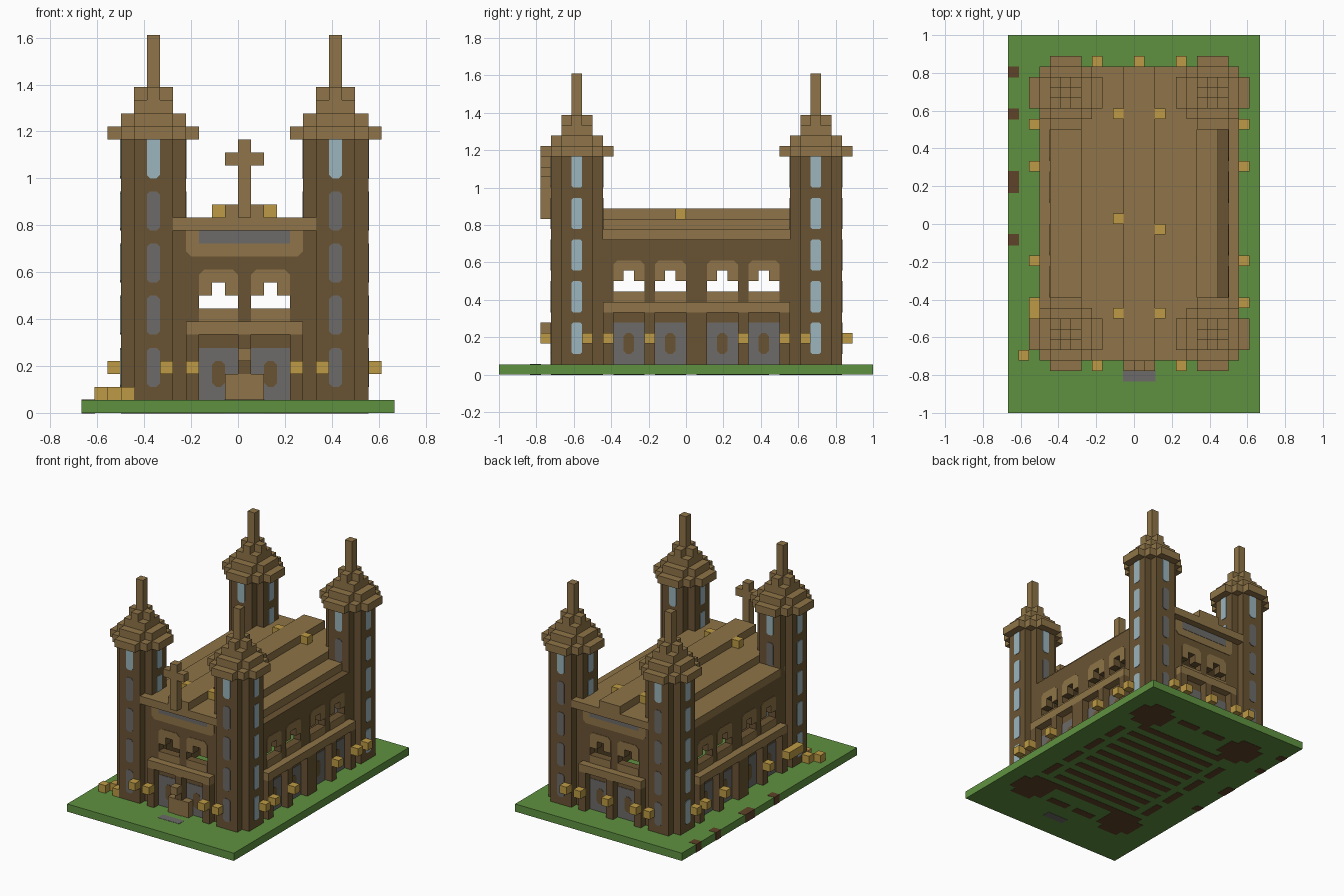
import bpy, bmesh
from mathutils import Vector

if "Cube" in bpy.data.objects:
    bpy.data.objects.remove(bpy.data.objects["Cube"])

U = 1 / 18            # edge of one block
NX, NY = 24, 36       # ground size in blocks


def material(name, code):
    lin = []
    for n in (0, 2, 4):
        c = int(code[n:n + 2], 16) / 255
        lin.append(c / 12.92 if c < 0.04045 else ((c + 0.055) / 1.055) ** 2.4)
    col = (*lin, 1)
    m = bpy.data.materials.new(name)
    m.diffuse_color = col
    m.use_nodes = True
    node = m.node_tree.nodes["Principled BSDF"]
    node.inputs["Base Color"].default_value = col
    node.inputs["Roughness"].default_value = 0.9
    return m


GRASS = material("grass green", "5f9140")
WALL = material("dark brown wood", "6a5433")
TRIM = material("light brown wood", "8f7448")
GOLD = material("lantern gold", "bd9a45")
GREY = material("stone grey", "6c6b68")
GLASS = material("pale blue glass", "9bb5bd")
SOIL = material("soil brown", "5e4229")


def to_world(p):
    return Vector(((p[0] - NX / 2) * U, (p[1] - NY / 2) * U, p[2] * U))


def finish(name, mat, bm):
    bmesh.ops.recalc_face_normals(bm, faces=bm.faces[:])
    for v in bm.verts:
        v.co = to_world(v.co)
    me = bpy.data.meshes.new(name)
    bm.to_mesh(me)
    bm.free()
    me.materials.append(mat)
    ob = bpy.data.objects.new(name, me)
    bpy.context.collection.objects.link(ob)


def add_prism(bm, pts, push):
    """Extrude a flat outline along a vector."""
    f = bm.faces.new([bm.verts.new(p) for p in pts])
    ext = bmesh.ops.extrude_face_region(bm, geom=[f], use_keep_orig=True)
    vs = [g for g in ext["geom"] if isinstance(g, bmesh.types.BMVert)]
    bmesh.ops.translate(bm, verts=vs, vec=push)


def blocks(name, mat, boxes, grow=0):
    """Boxes given by first and last block along x, y, z."""
    bm = bmesh.new()
    for i0, i1, j0, j1, k0, k1 in boxes:
        a, b = i0 - grow, i1 + 1 + grow
        c, d = j0 - grow, j1 + 1 + grow
        add_prism(bm, [(a, c, k0 - grow), (b, c, k0 - grow), (b, d, k0 - grow), (a, d, k0 - grow)],
                  (0, 0, k1 + 1 - k0 + 2 * grow))
    finish(name, mat, bm)


def cells(name, mat, spots, grow=0):
    blocks(name, mat, [(i, i, j, j, k, k) for i, j, k in spots], grow)


def plates(name, mat, items, thick=0.06):
    """Thin outlines on a wall: (axis, plane, sign, points along the wall and up)."""
    bm = bmesh.new()
    for axis, plane, sign, pts in items:
        if axis == "y":
            add_prism(bm, [(a, plane, k) for a, k in pts], (0, sign * thick, 0))
        else:
            add_prism(bm, [(plane, a, k) for a, k in pts], (sign * thick, 0, 0))
    finish(name, mat, bm)


def panel(a, w, k, h, low=0.3, top=0.3):
    """Rectangle with clipped lower and upper corners."""
    pts = [(a, k + low), (a + low, k), (a + w - low, k), (a + w, k + low),
           (a + w, k + h - top), (a + w - top, k + h), (a + top, k + h), (a, k + h - top)]
    return list(dict.fromkeys(pts))


# Ground, soil patches and path
blocks("ground", GRASS, [(0, NX - 1, 0, NY - 1, 0, 0)])
blocks("soil_patches", SOIL, [(0, 0, j0, j1, 0, 0) for j0, j1 in ((16, 16), (21, 22), (28, 28), (32, 32))], 0.03)
blocks("path", GREY, [(11, 13, 3, 3, 0, 0)], 0.03)

# Foundations showing under the ground
under = [(6, 18, j, j) for j in range(9, 28, 2)]
under += [(i, i, j, j + 2) for i in (4, 20) for j in range(11, 27, 4)]
under += [(i, i + 2, j, j) for i in (9, 13) for j in (6, 31)]
under += [(i - 2, i + 2, j - 1, j + 1) for i in (5, 19) for j in (7, 30)]
under += [(i - 1, i + 1, j - 2, j + 2) for i in (5, 19) for j in (7, 30)]
bm = bmesh.new()
for a, b, c, d in under:
    add_prism(bm, [(a, c, 0.1), (b + 1, c, 0.1), (b + 1, d + 1, 0.1), (a, d + 1, 0.1)], (0, 0, -0.13))
finish("foundation", SOIL, bm)

# Corner towers: stepped outlines stacked in layers
PLUS = [(1.5, .5), (.5, .5), (.5, 1.5)]
SQUARE = [(1.5, 1.5)]
ROUND = [(2.5, 1.5), (1.5, 1.5), (1.5, 2.5)]
EAVE = [(3.5, 1.5), (2.5, 1.5), (2.5, 2.5), (1.5, 2.5), (1.5, 3.5)]
SPIRE = [(.5, .5)]


def layer(bm, cx, cy, quarter, k, h):
    pts, q = [], quarter
    for _ in range(4):
        pts += q
        q = [(-b, a) for a, b in q]
    add_prism(bm, [(cx + .5 + a, cy + .5 + b, k) for a, b in pts], (0, 0, h))


for cx, side in ((5, "right"), (19, "left")):
    for cy, end in ((7, "front"), (30, "back")):
        tag = end + "_" + side
        bm = bmesh.new()
        layer(bm, cx, cy, ROUND, 1, 20)
        finish(tag + "_tower", WALL, bm)
        bm = bmesh.new()
        for outline, k, h in ((EAVE, 21, 1), (ROUND, 22, 1), (SQUARE, 23, 1), (PLUS, 24, 1), (SPIRE, 25, 4)):
            layer(bm, cx, cy, outline, k, h)
        finish(tag + "_tower_roof", TRIM, bm)
        glass, stone = [], []
        for k in range(2, 19, 4):
            shape = panel(cx, 1, k, 3, 0.25, 0 if k == 18 else 0.25)
            for plane, s in ((cy - 2, -1), (cy + 3, 1)):
                (glass if k == 18 else stone).append(("y", plane, s, shape))
            shape = panel(cy, 1, k, 3, 0.15, 0 if k == 18 else 0.15)
            for plane, s in ((cx - 2, -1), (cx + 3, 1)):
                glass.append(("x", plane, s, shape))
        plates(tag + "_tower_glass", GLASS, glass)
        plates(tag + "_tower_stone_windows", GREY, stone)

# Walls: name, axis, block row, outward sign, first and last block, windows, buttresses
SIDES = [("front", "y", 6, -1, 8, 16, (9, 13), (8, 12, 16)),
         ("back", "y", 31, 1, 8, 16, (9, 13), (8, 12, 16)),
         ("left", "x", 20, 1, 10, 27, (11, 15, 20, 24), (10, 14, 18, 19, 23, 27)),
         ("right", "x", 4, -1, 10, 27, (11, 15, 20, 24), (10, 14, 18, 19, 23, 27))]

for name, axis, row, s, first, last, wins, butts in SIDES:
    def span(a0, a1, r, k0, k1):
        return (a0, a1, r, r, k0, k1) if axis == "y" else (r, r, a0, a1, k0, k1)

    plane = row + (s > 0)
    body = [span(first, last, row, 1, 7), span(first, last, row, 10, 12)]
    for a in range(first, last + 1):
        offs = [a - w for w in wins if 0 <= a - w <= 2]
        if not offs:
            body.append(span(a, a, row, 8, 9))
        elif offs[0] != 1:
            body.append(span(a, a, row, 9, 9))
    blocks(name + "_wall", WALL, body)
    blocks(name + "_band", TRIM, [span(first, last, row + s, 6, 6)])
    blocks(name + "_buttresses", WALL, [span(a, a, row + s, 1, 5) for a in butts])
    arch = [(0, 9), (1, 9), (1, 10), (2, 10), (2, 9), (3, 9), (3, 10.6), (2.6, 11), (.4, 11), (0, 10.6)]
    frames = [(axis, plane, s, [(w + a, k) for a, k in arch]) for w in wins]
    frames += [(axis, plane, s, panel(w, 3, 7, 1, 0, 0)) for w in wins]
    plates(name + "_window_frames", TRIM, frames)
    plates(name + "_lower_panels", GREY, [(axis, plane, s, panel(w, 3, 1, 4, 0, 0)) for w in wins])
    plates(name + "_panel_slots", WALL, [(axis, plane, s, panel(w + 1, 1, 2, 2)) for w in wins], 0.1)
    if axis == "y":
        plates(name + "_gable", TRIM, [(axis, plane, s, panel(8, 9, 12, 2, 0.4, 0))])
        plates(name + "_gable_panel", GREY, [(axis, plane, s, panel(9, 7, 13, 1, 0, 0))], 0.1)

# Stepped roof
blocks("roof", TRIM, [(4, 19, 6, 31, 13, 13), (7, 17, 5, 32, 14, 14), (11, 13, 5, 32, 15, 15)])

# Cross and entrance
blocks("cross", TRIM, [(12, 12, 4, 4, 15, 20), (11, 11, 4, 4, 19, 19), (13, 13, 4, 4, 19, 19)])
blocks("entrance", TRIM, [(11, 11, 5, 5, 1, 2), (13, 13, 5, 5, 1, 2), (12, 12, 4, 4, 4, 4)])
plates("entrance_front", TRIM, [("y", 5, -1, panel(12, 1, 1, 2, 0, 0))])

# Lanterns
lamps = [(i, j, 3) for i in (6, 8, 16, 18) for j in (4, 33)] + [(12, 33, 3), (2, 9, 3)]
lamps += [(i, j, 3) for i in (2, 22) for j in (8, 10, 14, 23, 27, 29)]
cells("wall_lanterns", GOLD, lamps)
cells("roof_lanterns", GOLD, [(i, j, 15) for i, j in ((10, 9), (14, 9), (10, 18), (14, 17), (10, 28), (14, 28))])
cells("ground_lanterns", GOLD, [(1, 5, 1), (2, 6, 1), (3, 5, 1)])
